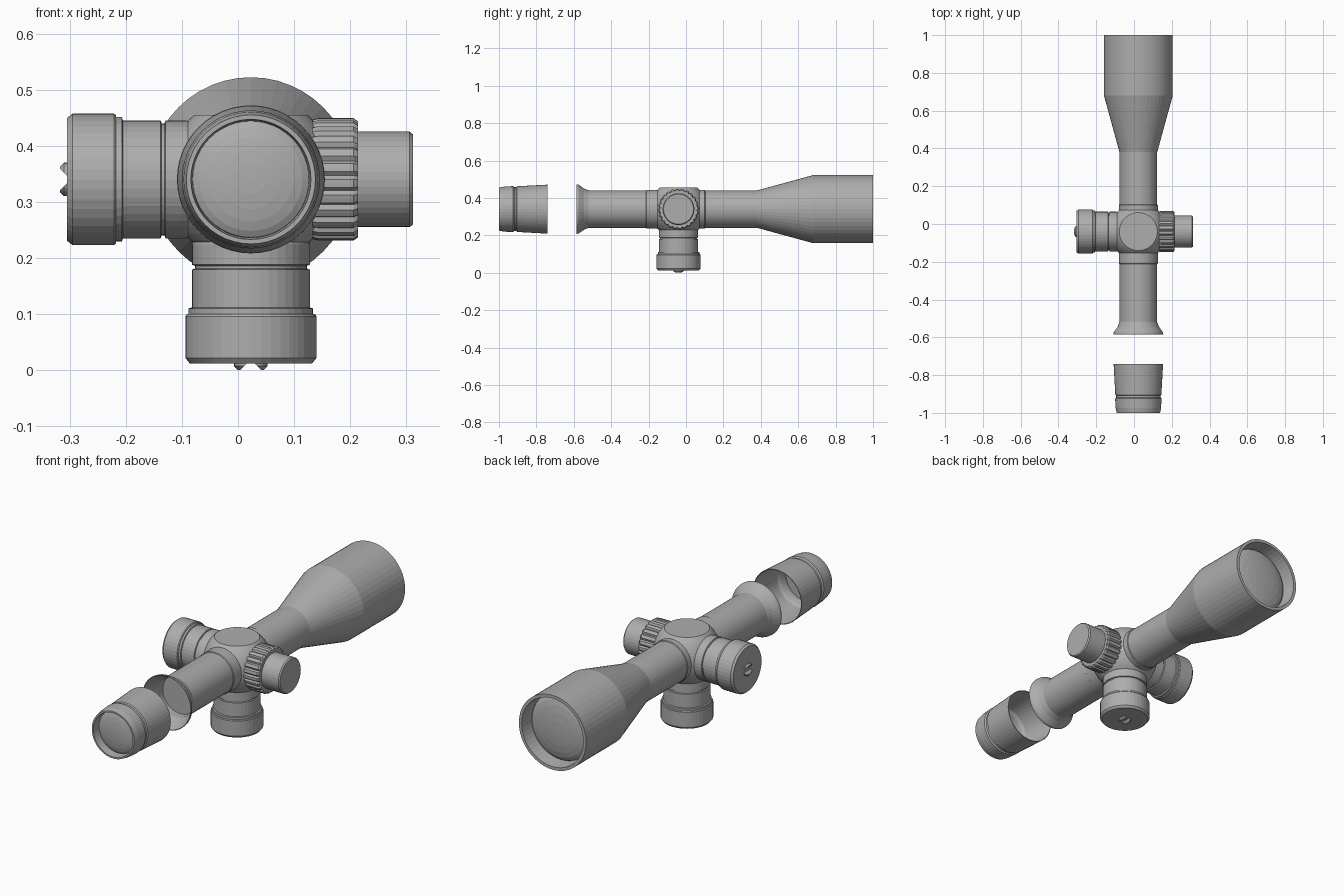
import bpy, bmesh, math
from mathutils import Vector

cube = bpy.data.objects.get("Cube")
if cube:
    bpy.data.objects.remove(cube, do_unlink=True)

grey = bpy.data.materials.new("plain_grey")
grey.use_nodes = True
grey.diffuse_color = (0.42, 0.42, 0.42, 1)
grey.node_tree.nodes["Principled BSDF"].inputs["Base Color"].default_value = (0.42, 0.42, 0.42, 1)

AXIS = Vector((0.023, 0, 0.34))        # optical axis
HUB = Vector((0.023, -0.04, 0.34))     # centre of the turret block
Y = Vector((0, 1, 0))


def finish(name, bm):
    bmesh.ops.recalc_face_normals(bm, faces=bm.faces)
    mesh = bpy.data.meshes.new(name)
    bm.to_mesh(mesh)
    bm.free()
    mesh.materials.append(grey)
    obj = bpy.data.objects.new(name, mesh)
    bpy.context.collection.objects.link(obj)
    return obj


def lathe(profile, origin, axis, segs=48, rib=0, cut=None):
    """Revolve (radius, distance) points about an axis; rib sinks every fourth pair of columns."""
    bm = bmesh.new()
    rings = []
    for r, t in profile:
        if r == 0:
            rings.append([bm.verts.new((0, 0, t))] * segs)
            continue
        ring = []
        for i in range(segs):
            a = math.tau * i / segs
            rr = r - rib if rib and i % 4 == 3 else r
            ring.append(bm.verts.new((rr * math.cos(a), rr * math.sin(a), t)))
        rings.append(ring)
    for low, high in zip(rings, rings[1:]):
        for i in range(segs):
            j = (i + 1) % segs
            corners = list(dict.fromkeys((low[i], low[j], high[j], high[i])))
            if len(corners) > 2:
                bm.faces.new(corners)
    rot = Vector((0, 0, 1)).rotation_difference(axis)
    for v in bm.verts:
        v.co = rot @ v.co + origin
    if cut:
        point, normal = cut
        result = bmesh.ops.bisect_plane(bm, geom=bm.verts[:] + bm.edges[:] + bm.faces[:],
                                        plane_co=point, plane_no=normal, clear_outer=True)
        edges = [e for e in result["geom_cut"] if isinstance(e, bmesh.types.BMEdge)]
        bmesh.ops.holes_fill(bm, edges=edges)
    return bm


def dome(radius, y, bulge, steps=6):
    """Closed lens profile bulging along the axis."""
    curve = [(radius * math.cos(k / steps * math.pi / 2),
              y + bulge * math.sin(k / steps * math.pi / 2)) for k in range(steps)]
    return [(0, y)] + curve + [(0, y + bulge)]


# Main tube with flared rear mouth and objective bell
finish("main_tube", lathe(
    [(0, -0.48), (0.094, -0.48), (0.095, -0.52), (0.108, -0.55), (0.129, -0.585),
     (0.132, -0.585), (0.131, -0.575), (0.11, -0.545), (0.1, -0.52),
     (0.1, 0.38), (0.182, 0.68), (0.182, 1.0), (0.167, 1.0), (0.16, 0.93), (0, 0.93)],
    AXIS, Y))
finish("tube_collar", lathe(
    [(0.098, -0.215), (0.103, -0.21), (0.103, 0.1), (0.098, 0.105)], AXIS, Y))
finish("objective_lens", lathe(dome(0.16, 0.93, 0.035), AXIS, Y))

# Separate hollow eyepiece
finish("eyepiece", lathe(
    [(0.128, -0.74), (0.131, -0.74), (0.122, -0.904), (0.117, -0.908), (0.117, -0.918),
     (0.123, -0.924), (0.12, -0.975), (0.115, -1.0), (0.107, -1.0), (0.104, -0.965),
     (0.104, -0.94), (0.108, -0.92), (0.116, -0.905), (0.128, -0.74)], AXIS, Y))
finish("eyepiece_lens", lathe(dome(0.106, 0.955, 0.025), AXIS, -Y))

# Turret block: a ball trimmed flat on six sides
block = bmesh.new()
bmesh.ops.create_uvsphere(block, u_segments=48, v_segments=32, radius=0.153)
for k in range(3):
    for s in (-1, 1):
        n = Vector((0, 0, 0))
        n[k] = s
        res = bmesh.ops.bisect_plane(block, geom=block.verts[:] + block.edges[:] + block.faces[:],
                                     plane_co=n * 0.115, plane_no=n, clear_outer=True)
        rim = [e for e in res["geom_cut"] if isinstance(e, bmesh.types.BMEdge)]
        bmesh.ops.holes_fill(block, edges=rim)
bmesh.ops.translate(block, verts=block.verts, vec=HUB)
finish("turret_block", block)

# Two matching adjustment turrets, each with a slotted screw
TURRET = [(0, 0.09), (0.1, 0.09), (0.105, 0.116), (0.105, 0.152), (0.1, 0.154), (0.1, 0.159),
          (0.105, 0.161), (0.105, 0.228), (0.111, 0.23), (0.111, 0.24), (0.114, 0.24),
          (0.117, 0.244), (0.117, 0.318), (0.109, 0.328), (0, 0.328)]
SCREW = [(0, 0.325), (0.03, 0.325), (0.03, 0.333), (0.023, 0.34), (0, 0.34)]
for label, axis, side in (("side", Vector((-1, 0, 0)), Vector((0, 0, 1))),
                          ("bottom", Vector((0, 0, -1)), Vector((1, 0, 0)))):
    finish(label + "_turret", lathe(TURRET, HUB, axis, 40))
    for s, half in ((-1, "first"), (1, "second")):
        tilt = (axis - side * s).normalized()
        finish(f"{label}_screw_{half}_half",
               lathe(SCREW, HUB, axis, 24, cut=(HUB + axis * 0.34 + side * s * 0.019, tilt)))

# Focus knob with ribbed grip ring
X = Vector((1, 0, 0))
finish("grip_ring", lathe(
    [(0, 0.1), (0.104, 0.1), (0.109, 0.12), (0.109, 0.183), (0.103, 0.191), (0, 0.191)],
    HUB, X, 96, rib=0.007))
finish("focus_knob", lathe(
    [(0, 0.18), (0.085, 0.18), (0.085, 0.283), (0.08, 0.289), (0, 0.289)], HUB, X, 40))
